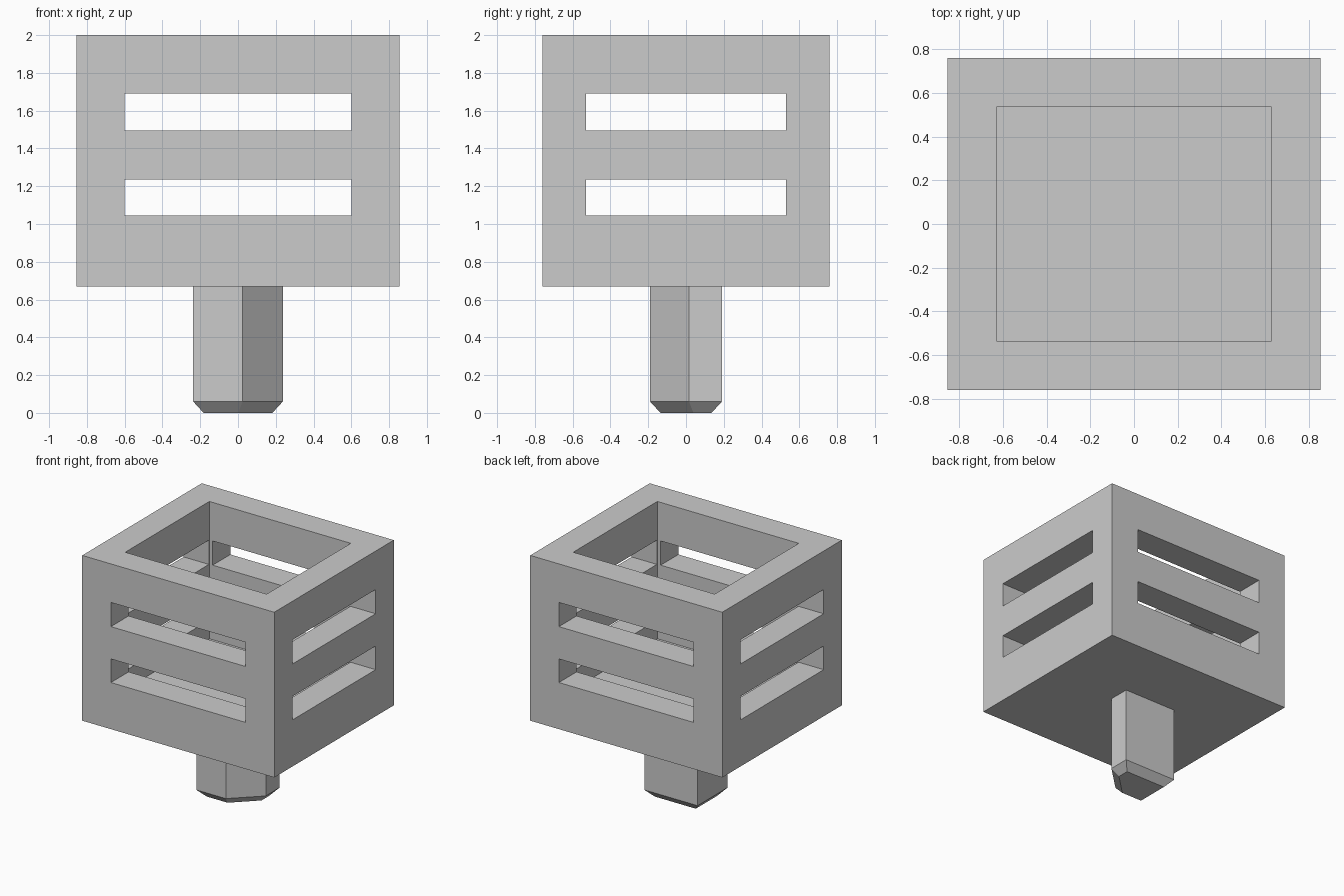
import bpy
import bmesh

default = bpy.data.objects.get("Cube")
if default:
    bpy.data.objects.remove(default, do_unlink=True)

# Single plain grey material
grey = bpy.data.materials.new("plain_grey")
grey.use_nodes = True
COLOUR = (0.6, 0.6, 0.6, 1)
grey.diffuse_color = COLOUR
grey.node_tree.nodes["Principled BSDF"].inputs["Base Color"].default_value = COLOUR


def add_object(name, bm):
    bmesh.ops.recalc_face_normals(bm, faces=bm.faces[:])
    mesh = bpy.data.meshes.new(name)
    bm.to_mesh(mesh)
    bm.free()
    mesh.materials.append(grey)
    obj = bpy.data.objects.new(name, mesh)
    bpy.context.collection.objects.link(obj)
    return obj


def box(name, half_x, half_y, bottom, top):
    bm = bmesh.new()
    bmesh.ops.create_cube(bm, size=2)
    for v in bm.verts:
        v.co.x *= half_x
        v.co.y *= half_y
        v.co.z = top if v.co.z > 0 else bottom
    return add_object(name, bm)


def cut(target, cutter):
    cutter.hide_render = True
    mod = target.modifiers.new("cut", "BOOLEAN")
    mod.operation = "DIFFERENCE"
    mod.solver = "EXACT"
    mod.object = cutter
    bpy.context.view_layer.objects.active = target
    bpy.ops.object.modifier_apply(modifier=mod.name)
    bpy.data.objects.remove(cutter, do_unlink=True)


# Open-topped housing, hollowed with an even wall
HALF_X, HALF_Y, WALL, BASE, TOP = 0.855, 0.76, 0.225, 0.67, 2.0
housing = box("housing", HALF_X, HALF_Y, BASE, TOP)
cut(housing, box("cavity_cutter", HALF_X - WALL, HALF_Y - WALL, BASE + WALL, TOP + 0.5))

# Two rows of slots through all four walls
for low, high in ((1.045, 1.235), (1.495, 1.69)):
    cut(housing, box("front_slot_cutter", 0.6, 1.5, low, high))
    cut(housing, box("side_slot_cutter", 1.5, 0.53, low, high))

# Peg: rectangular post with one corner cut off
PEG_X, PEG_Y, CHAMFER, CHAMFER_TOP = 0.237, 0.19, 0.055, 0.06
outline = [(-PEG_X, -PEG_Y), (0.024, -PEG_Y), (PEG_X, 0.016),
           (PEG_X, PEG_Y), (-PEG_X, PEG_Y)]
bm = bmesh.new()
foot = bm.faces.new([bm.verts.new((x, y, CHAMFER_TOP)) for x, y in reversed(outline)])
bm.normal_update()
sides = bmesh.ops.extrude_face_region(bm, geom=[foot], use_keep_orig=True)
for v in (g for g in sides["geom"] if isinstance(g, bmesh.types.BMVert)):
    v.co.z = BASE
bmesh.ops.recalc_face_normals(bm, faces=bm.faces[:])

# Chamfered foot of the peg
foot = min(bm.faces, key=lambda f: f.calc_center_median().z)
bmesh.ops.inset_region(bm, faces=[foot], thickness=CHAMFER, use_even_offset=True)
for v in foot.verts:
    v.co.z = 0
add_object("peg", bm)
